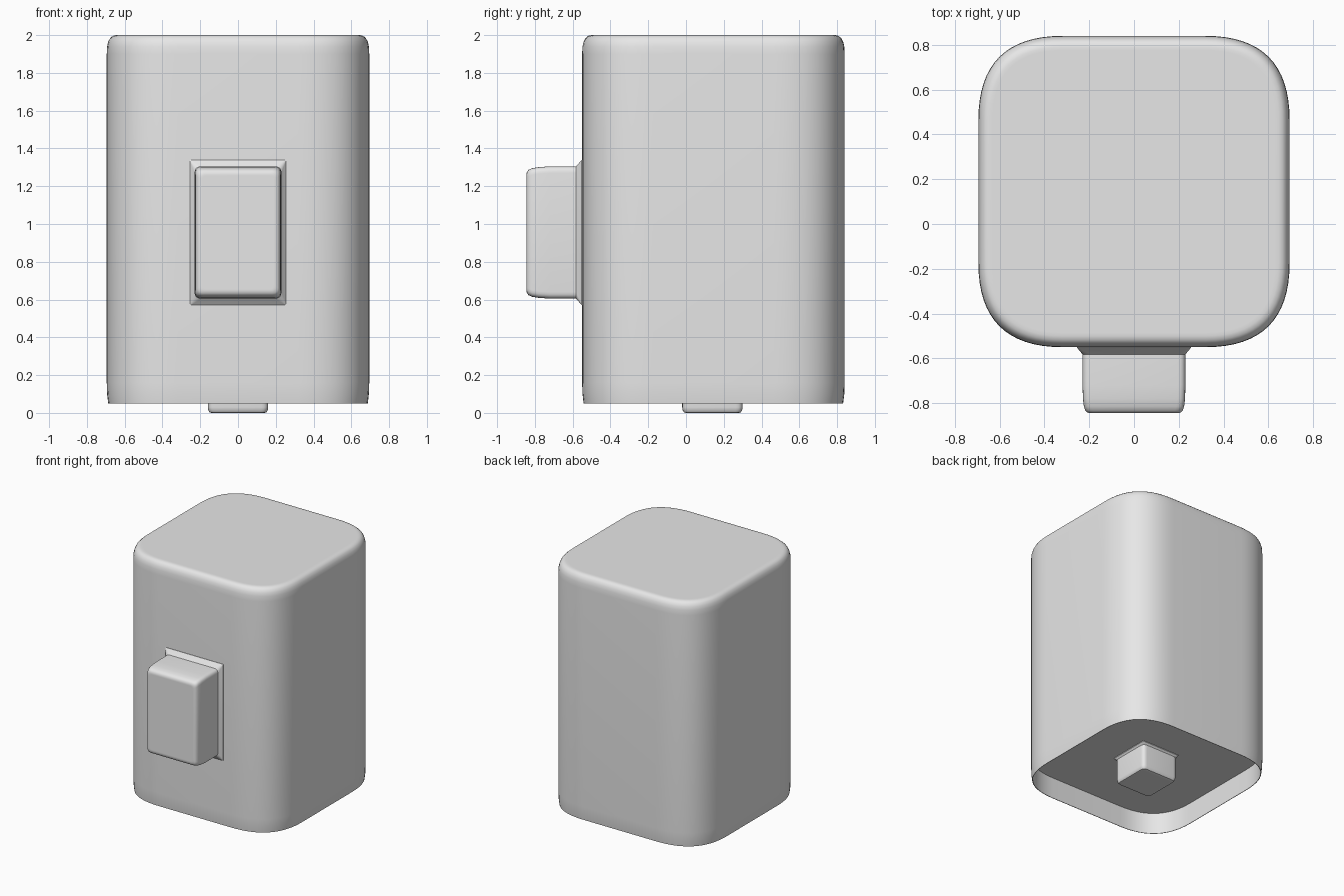
import bpy, bmesh
from math import radians
from mathutils import Matrix, Vector

cube = bpy.data.objects.get("Cube")
if cube:
    bpy.data.objects.remove(cube, do_unlink=True)

grey = bpy.data.materials.new("light_grey")
grey.use_nodes = True
grey.diffuse_color = (0.8, 0.8, 0.8, 1)
grey.node_tree.nodes["Principled BSDF"].inputs["Base Color"].default_value = (0.8, 0.8, 0.8, 1)


def soft_rectangle(w, h, r, steps):
    """Outline of a rectangle (half sizes w, h) with softly curved corners."""
    pts = []
    for sx, sy in ((1, 1), (-1, 1), (-1, -1), (1, -1)):
        a, c, b = Vector((w, h - r)), Vector((w, h)), Vector((w - r, h))
        if sx * sy < 0:
            a, b = b, a
        for i in range(steps + 1):
            t = i / steps
            p = a * (1 - t) ** 2 + c * 2 * t * (1 - t) + b * t * t
            pts.append((p.x * sx, p.y * sy))
    return pts


def loft(name, sections, steps, matrix, cap_start=True, angle=30):
    """Skin sections of (half width, half height, corner size, distance)."""
    bm = bmesh.new()
    rings = [[bm.verts.new((x, y, d)) for x, y in soft_rectangle(w, h, r, steps)]
             for w, h, r, d in sections]
    n = len(rings[0])
    for low, high in zip(rings, rings[1:]):
        for i in range(n):
            j = (i + 1) % n
            bm.faces.new((low[i], low[j], high[j], high[i]))
    bm.faces.new(rings[-1])
    if cap_start:
        bm.faces.new(rings[0][::-1])
    bm.transform(matrix)
    mesh = bpy.data.meshes.new(name)
    bm.to_mesh(mesh)
    bm.free()
    mesh.materials.append(grey)
    obj = bpy.data.objects.new(name, mesh)
    bpy.context.collection.objects.link(obj)
    bpy.ops.object.select_all(action="DESELECT")
    obj.select_set(True)
    bpy.context.view_layer.objects.active = obj
    bpy.ops.object.shade_smooth_by_angle(angle=radians(angle))
    return obj


# Main housing: recessed underside, straight walls, rounded top edge
S, R = 0.695, 0.375
profile = [(0.03, 0.22), (0.012, 0.22), (0.012, 0.05), (0.008, 0.05), (0.002, 0.1),
           (0, 0.16), (0, 1.9), (0.002, 1.94), (0.008, 1.965), (0.018, 1.984),
           (0.032, 1.996), (0.05, 2.0), (0.065, 2.0)]
loft("housing", [(S - d, S - d, R - d, z) for d, z in profile], 16,
     Matrix.Translation((0, 0.145, 0)))

# Front block: flared foot, straight sides, softened front edge
W, H = 0.23, 0.35
block = [(0.255, 0.385, 0.004, 0.54), (0.255, 0.385, 0.004, 0.552), (W, H, 0.035, 0.582),
         (W, H, 0.035, 0.72), (W - 0.002, H - 0.004, 0.035, 0.78),
         (W - 0.006, H - 0.01, 0.035, 0.815), (W - 0.012, H - 0.018, 0.035, 0.833),
         (W - 0.022, H - 0.028, 0.03, 0.842), (W - 0.035, H - 0.042, 0.025, 0.845),
         (W - 0.042, H - 0.05, 0.02, 0.845)]
loft("front_block", block, 5,
     Matrix.Translation((0, 0, 0.955)) @ Matrix.Rotation(radians(90), 4, "X"))

# Small peg under the housing, reaching down from the recess
P = 0.16
peg = [(0.17, 0.17, 0.01, -0.225), (0.17, 0.17, 0.01, -0.215), (P, P, 0.035, -0.2),
       (P, P, 0.035, -0.03), (P - 0.003, P - 0.003, 0.035, -0.012),
       (P - 0.01, P - 0.01, 0.03, -0.003), (P - 0.02, P - 0.02, 0.025, 0),
       (P - 0.03, P - 0.03, 0.02, 0)]
loft("underside_peg", peg, 5,
     Matrix.Translation((0, 0.14, 0)) @ Matrix.Rotation(radians(180), 4, "X"))
